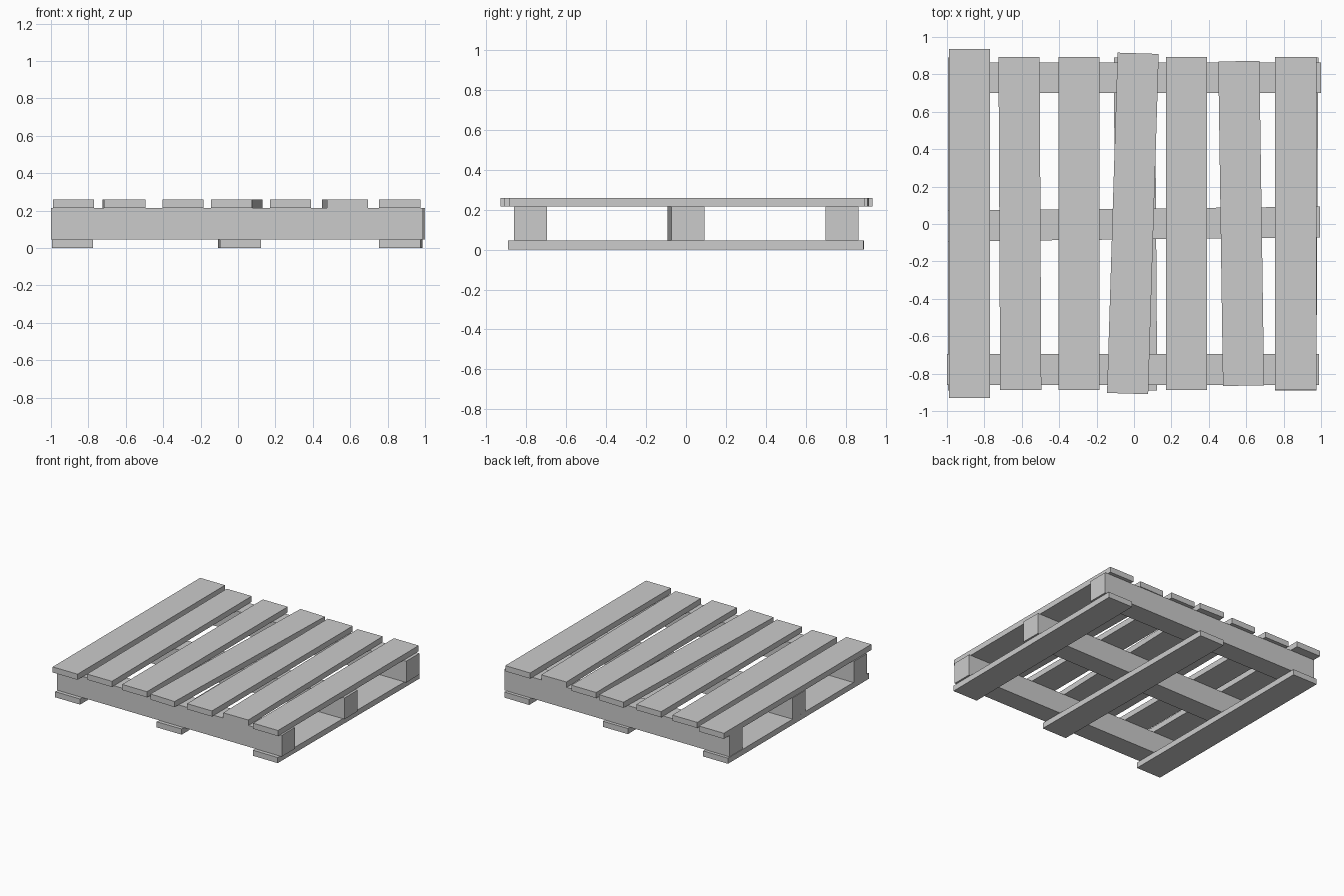
import bpy
from mathutils import Matrix

cube = bpy.data.objects.get("Cube")
if cube:
    bpy.data.objects.remove(cube, do_unlink=True)

wood = bpy.data.materials.new("grey wood")
wood.use_nodes = True
GREY = (0.6, 0.6, 0.6, 1)
wood.diffuse_color = GREY
wood.node_tree.nodes["Principled BSDF"].inputs["Base Color"].default_value = GREY

BOARD = 0.045      # board thickness
BEAM_TOP = 0.215   # underside of the deck
WIDTH = 0.22       # board width


def timber(name, x, y, z0, z1, size_x, size_y, turn=0.0):
    """Box between heights z0 and z1, turned a little about z."""
    bpy.ops.mesh.primitive_cube_add(size=1)
    ob = bpy.context.object
    ob.name = ob.data.name = name
    ob.data.transform(Matrix.Diagonal((size_x, size_y, z1 - z0, 1)))
    ob.location = (x, y, (z0 + z1) / 2)
    ob.rotation_euler.z = turn
    ob.data.materials.append(wood)


# Deck boards: x, length, turn
deck = [(-0.88, 1.865, 0), (-0.61, 1.78, 0.005), (-0.295, 1.78, 0),
        (-0.006, 1.82, -0.031), (0.28, 1.78, 0), (0.573, 1.735, 0.0145),
        (0.865, 1.78, 0)]
for i, (x, length, turn) in enumerate(deck, 1):
    timber(f"deck_board_{i}", x, 0.003, BEAM_TOP, BEAM_TOP + BOARD, WIDTH, length, turn)

# Beams across the width
for name, x, y, turn in [("front_beam", -0.005, -0.778, 0),
                         ("middle_beam", 0, 0, 0.01),
                         ("back_beam", 0.005, 0.782, 0)]:
    timber(name, x, y, BOARD, BEAM_TOP, 1.99, 0.165, turn)

# Runners on the ground
for name, x, turn in [("right_runner", -0.885, 0), ("middle_runner", 0.008, 0.007),
                      ("left_runner", 0.87, -0.006)]:
    timber(name, x, 0, 0, BOARD, WIDTH, 1.78, turn)
